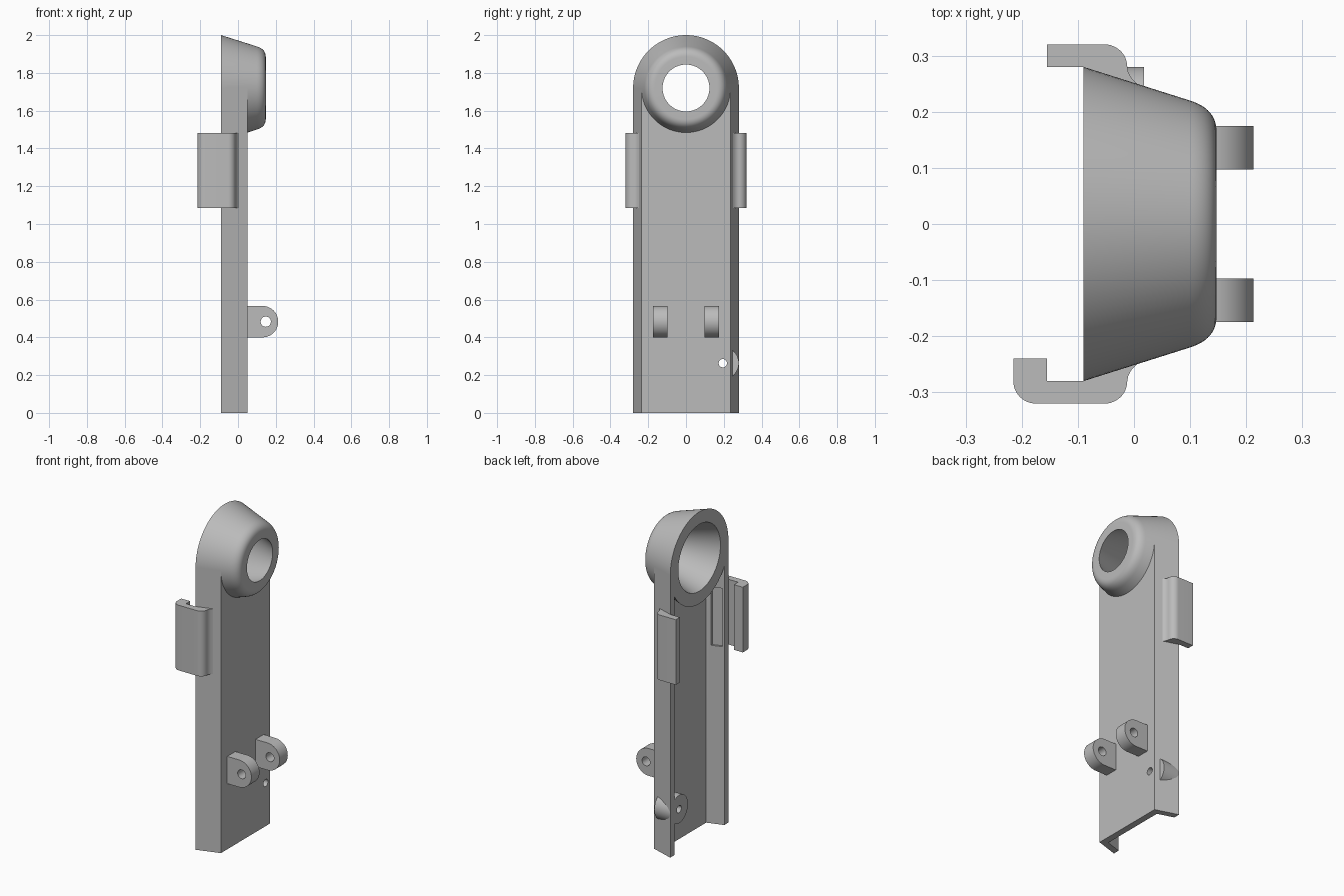
import bpy
import bmesh
from math import sin, cos, pi, radians

cube = bpy.data.objects.get("Cube")
if cube:
    bpy.data.objects.remove(cube, do_unlink=True)

grey = bpy.data.materials.new("plain grey")
grey.use_nodes = True
grey.diffuse_color = (0.5, 0.5, 0.5, 1)
grey.node_tree.nodes["Principled BSDF"].inputs["Base Color"].default_value = (0.5, 0.5, 0.5, 1)

PLACE = {"x": lambda u, v, t: (t, u, v),
         "y": lambda u, v, t: (u, t, v),
         "z": lambda u, v, t: (u, v, t)}


def finish(name, bm):
    bmesh.ops.recalc_face_normals(bm, faces=bm.faces)
    mesh = bpy.data.meshes.new(name)
    bm.to_mesh(mesh)
    bm.free()
    mesh.materials.append(grey)
    obj = bpy.data.objects.new(name, mesh)
    bpy.context.collection.objects.link(obj)
    return obj


def prism(name, profile, lo, hi, axis):
    """Extrude a closed outline along an axis."""
    bm = bmesh.new()
    ends = [[bm.verts.new(PLACE[axis](u, v, t)) for u, v in profile] for t in (lo, hi)]
    for ring in ends:
        bm.faces.new(ring)
    n = len(profile)
    for i in range(n):
        j = (i + 1) % n
        bm.faces.new((ends[0][i], ends[0][j], ends[1][j], ends[1][i]))
    return finish(name, bm)


def lathe(name, profile, z, steps=96):
    """Spin a closed (x, radius) outline about the x axis at height z."""
    bm = bmesh.new()
    rings = []
    for k in range(steps):
        a = 2 * pi * k / steps
        rings.append([bm.verts.new((x, r * cos(a), z + r * sin(a))) for x, r in profile])
    n = len(profile)
    for k in range(steps):
        p, q = rings[k], rings[(k + 1) % steps]
        for i in range(n):
            j = (i + 1) % n
            bm.faces.new((p[i], p[j], q[j], q[i]))
    return finish(name, bm)


def arc(cu, cv, r, a0, a1, steps=12):
    return [(cu + r * cos(radians(a0 + (a1 - a0) * i / steps)),
             cv + r * sin(radians(a0 + (a1 - a0) * i / steps))) for i in range(steps + 1)]


def circle(cu, cv, r, steps=48):
    return arc(cu, cv, r, 0, 360, steps)[:-1]


def cut(obj, *cutters):
    bpy.context.view_layer.objects.active = obj
    for cutter in cutters:
        mod = obj.modifiers.new("cut", "BOOLEAN")
        mod.operation = "DIFFERENCE"
        mod.solver = "EXACT"
        mod.object = cutter
        bpy.ops.object.modifier_apply(modifier=mod.name)
    for cutter in cutters:
        bpy.data.objects.remove(cutter, do_unlink=True)


BACK, FACE, NOSE = -0.09, 0.05, 0.147
AXIS_Z = 1.72
SLOPE = 0.316


def wall_y(x):
    return 0.28 - SLOPE * (x - BACK)


# Tapered channel, open at the back
WALL = 0.04
half = [(BACK, wall_y(BACK)), (FACE, wall_y(FACE))]
inner = [(FACE - WALL, wall_y(FACE - WALL) - WALL), (BACK, wall_y(BACK) - WALL)]
channel = prism("channel",
                half + [(x, -y) for x, y in reversed(half)]
                + [(x, -y) for x, y in reversed(inner)] + inner,
                0, AXIS_Z, "z")
bore = prism("bore_cutter", circle(0, AXIS_Z, 0.21, 64), -0.2, 0.2, "x")
pin_y, pin_z = 0.195, 0.263
pin = prism("pin_cutter", circle(pin_y, pin_z, 0.022), -0.2, 0.2, "x")
# Shallow pockets behind the clips
pockets = []
for s in (1, -1):
    a, b = -0.08, -0.017
    pts = [(a, s * (wall_y(a) - 0.028)), (b, s * (wall_y(b) - 0.028)), (b, s * 0.19), (a, s * 0.19)]
    pockets.append(prism("pocket_cutter", pts, 1.085, 1.44, "z"))
cut(channel, bore, pin, *pockets)

# Conical eye with rounded nose and parallel conical bore
p0, p1, p2 = (0.10, wall_y(0.10)), (NOSE, wall_y(NOSE)), (NOSE, 0.165)
nose = []
for i in range(13):
    t = i / 12
    nose.append(tuple((1 - t) ** 2 * a + 2 * t * (1 - t) * b + t * t * c
                      for a, b, c in zip(p0, p1, p2)))
eye = lathe("bearing_eye", [(BACK, 0.28)] + nose + [(NOSE, 0.124), (BACK, 0.203)], AXIS_Z)

# Round boss in the side wall, with pin hole
boss = prism("pin_boss", circle(pin_y, pin_z, 0.085, 64), BACK, 0.018, "x")
cut(boss, prism("pin_cutter", circle(pin_y, pin_z, 0.022), -0.2, 0.2, "x"))

# Pair of hinge lugs
lugs = []
for side, y in (("left", 0.136), ("right", -0.136)):
    z, r = 0.483, 0.083
    lug = prism(side + "_lug",
                [(FACE - 0.01, z - r)] + arc(0.13, z, r, -90, 90, 24) + [(FACE - 0.01, z + r)],
                y - 0.039, y + 0.039, "y")
    cut(lug, prism("lug_cutter", circle(0.147, z, 0.027), y - 0.1, y + 0.1, "y"))
    lugs.append(lug)

# Side clips: rounded front corner, blended root, and a hook on one of them
CLIP_Z = (1.085, 1.482)
root = ([(BACK, 0.28), (BACK, 0.262), (-0.02, 0.235), (0.005, wall_y(0.005))]
        + [(-0.004, 0.259), (-0.010, 0.270)] + arc(-0.052, 0.28, 0.04, 0, 90))
plain_clip = prism("plain_clip", root + [(-0.155, 0.32), (-0.155, 0.28)], *CLIP_Z, "z")
hook = arc(-0.175, 0.28, 0.04, 90, 180) + [(-0.215, 0.24), (-0.155, 0.24), (-0.155, 0.28)]
hook_clip = prism("hooked_clip", [(x, -y) for x, y in root + hook], *CLIP_Z, "z")

# Smooth the curved faces and keep the edges crisp
bpy.ops.object.select_all(action="DESELECT")
for obj in [channel, eye, boss, plain_clip, hook_clip] + lugs:
    obj.select_set(True)
bpy.context.view_layer.objects.active = channel
bpy.ops.object.shade_smooth_by_angle(angle=radians(25))
